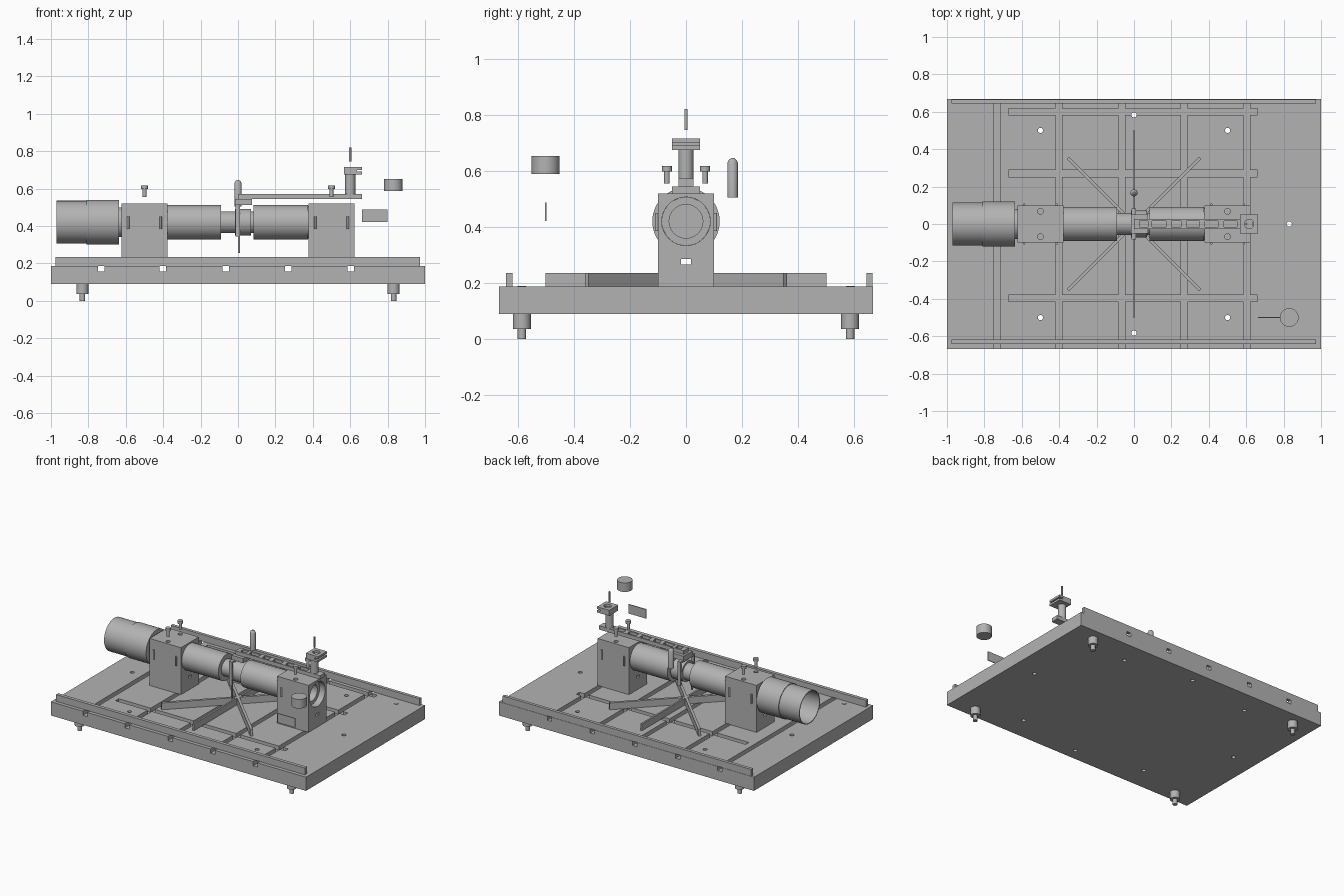
import bpy, bmesh, math
from mathutils import Matrix, Vector

if "Cube" in bpy.data.objects:
    bpy.data.objects.remove(bpy.data.objects["Cube"], do_unlink=True)

grey = bpy.data.materials.new("machined grey")
grey.use_nodes = True
GREY = (0.45, 0.45, 0.45, 1)
grey.diffuse_color = GREY
grey.node_tree.nodes["Principled BSDF"].inputs["Base Color"].default_value = GREY


def finish(name, bm, smooth=False):
    bmesh.ops.recalc_face_normals(bm, faces=bm.faces)
    mesh = bpy.data.meshes.new(name)
    bm.to_mesh(mesh)
    bm.free()
    mesh.materials.append(grey)
    ob = bpy.data.objects.new(name, mesh)
    bpy.context.collection.objects.link(ob)
    if smooth:
        activate(ob)
        bpy.ops.object.shade_smooth_by_angle(angle=math.radians(35))
    return ob


def activate(ob):
    bpy.ops.object.select_all(action="DESELECT")
    ob.select_set(True)
    bpy.context.view_layer.objects.active = ob


def box(name, x, y, z, turn=0):
    """Box from (low, high) ranges, optionally turned about the vertical axis."""
    bm = bmesh.new()
    bmesh.ops.create_cube(bm, size=1)
    size = [r[1] - r[0] for r in (x, y, z)]
    mid = Vector([(r[0] + r[1]) / 2 for r in (x, y, z)])
    bmesh.ops.transform(bm, verts=bm.verts, matrix=Matrix.Translation(mid)
                        @ Matrix.Rotation(turn, 4, "Z") @ Matrix.Diagonal((*size, 1)))
    return finish(name, bm)


def lathe(name, profile, origin, axis="Z", sides=32, closed=False):
    """Turn (distance, radius) points about an axis through origin."""
    bm = bmesh.new()
    rings = []
    for d, r in profile:
        ring = []
        for i in range(sides):
            a = math.tau * i / sides
            u, v = r * math.cos(a), r * math.sin(a)
            p = (d, u, v) if axis == "X" else (u, v, d)
            ring.append(bm.verts.new(Vector(p) + Vector(origin)))
        rings.append(ring)
    pairs = list(zip(rings, rings[1:]))
    if closed:
        pairs.append((rings[-1], rings[0]))
    for a, b in pairs:
        for i in range(sides):
            j = (i + 1) % sides
            bm.faces.new((a[i], a[j], b[j], b[i]))
    if not closed:
        bm.faces.new(rings[0])
        bm.faces.new(rings[-1])
    return finish(name, bm, True)


def cut(ob, cutter):
    mod = ob.modifiers.new("cut", "BOOLEAN")
    mod.operation, mod.solver, mod.object = "DIFFERENCE", "EXACT", cutter
    activate(ob)
    bpy.ops.object.modifier_apply(modifier=mod.name)
    bpy.data.objects.remove(cutter, do_unlink=True)


TOP = 0.187   # upper face of the base
AXIS = 0.42   # height of the tube axis

# Base plate with open channels and drilled holes
base = box("base_plate", (-1, 1), (-0.667, 0.667), (0.09, TOP))
for x in (-0.732, -0.402, -0.065, 0.268, 0.603):
    cut(base, box("cutter", (x - 0.017, x + 0.017), (-0.7, 0.7), (0.157, 0.25)))
for y in (0.6, 0.27, -0.397):
    cut(base, box("cutter", (-0.67, 0.66), (y - 0.018, y + 0.018), (0.1575, 0.26)))
holes = [(sx * 0.5, sy * 0.5) for sx in (-1, 1) for sy in (-1, 1)]
holes += [(0, 0.583), (0, -0.583), (0.83, 0), (-0.83, 0)]
for x, y in holes:
    cut(base, lathe("cutter", [(0, 0.014), (0.3, 0.014)], (x, y, 0), sides=16))

# Edge rails
box("front_rail", (-0.977, 0.973), (-0.642, -0.618), (TOP, 0.235))
box("back_rail", (-0.977, 0.973), (0.643, 0.665), (TOP, 0.235))

# Levelling feet
for sx in (-1, 1):
    for sy in (-1, 1):
        lathe("foot", [(0, 0.015), (0.037, 0.015), (0.037, 0.032), (0.09, 0.032)],
              (sx * 0.832, sy * 0.585, 0))
        lathe("foot_screw_end", [(0, 0.015), (0.003, 0.015)],
              (sx * 0.832, sy * 0.585, TOP), sides=16)

# Star of upright strips under the tube
box("star_middle", (-0.006, 0.006), (-0.5, 0.5), (TOP, 0.235))
for turn in (-1, 1):
    box("star_diagonal", (-0.5, 0.5), (-0.009, 0.009), (TOP, 0.235), turn * math.pi / 4)

# Support posts with tube bore, cable hole, side pins and clamp screws
for side, name in ((-1, "left"), (1, "right")):
    cx = side * 0.5
    post = box("support_post", (cx - 0.123, cx + 0.123), (-0.1, 0.1), (TOP, 0.52))
    cut(post, lathe("cutter", [(cx - 0.2, 0.0865), (cx + 0.2, 0.0865)], (0, 0, AXIS), "X"))
    cut(post, box("cutter", (cx - 0.2, cx + 0.2), (-0.017, 0.017), (0.267, 0.285)))
    for sy in (-1, 1):
        cut(post, lathe("cutter", [(0.49, 0.015), (0.6, 0.015)],
                        (cx, sy * 0.068, 0), sides=16))
        lathe("clamp_screw", [(0.555, 0.01), (0.598, 0.01), (0.598, 0.018), (0.617, 0.018)],
              (cx, sy * 0.068, 0), sides=16)
        for dx in (-0.087, 0.087):
            lathe("side_pin", [(0.385, 0.006), (0.45, 0.006)],
                  (cx + dx, sy * 0.105, 0), sides=12)

# Main tube: stepped outside, bored at the right end
lathe("main_tube", [(-0.65, 0.08), (-0.62, 0.08), (-0.62, 0.086), (-0.38, 0.086),
                    (-0.38, 0.092), (-0.09, 0.092), (-0.09, 0.058), (-0.015, 0.058),
                    (-0.015, 0.072), (0.07, 0.072), (0.07, 0.058), (0.082, 0.058),
                    (0.082, 0.092), (0.375, 0.092), (0.375, 0.086), (0.58, 0.086),
                    (0.58, 0.06), (0.5, 0.06)], (0, 0, AXIS), "X", 48)

# Open drum at the left end
lathe("end_drum", [(-0.97, 0.115), (-0.81, 0.115), (-0.81, 0.12), (-0.637, 0.12),
                   (-0.637, 0.07), (-0.65, 0.07), (-0.65, 0.11), (-0.97, 0.11)],
      (0, 0, AXIS), "X", 48, closed=True)

# Centre clamp and pointer
box("centre_clamp", (-0.015, 0.075), (-0.05, 0.05), (0.512, 0.545))
box("clamp_strip", (-0.014, 0.01), (-0.082, -0.07), (0.345, 0.515))
box("clamp_strip", (-0.014, 0.01), (0.07, 0.082), (0.345, 0.515))
box("clamp_bridge", (-0.014, 0.01), (-0.082, 0.082), (0.503, 0.515))
lathe("pointer_pin", [(0.255, 0.006), (0.5, 0.006)], (0.005, -0.076, 0), sides=12)

# Slotted arm over the tube
arm = box("slotted_arm", (0, 0.663), (-0.027, 0.027), (0.545, 0.572))
for x0, x1 in ((0.03, 0.075), (0.095, 0.17), (0.2, 0.25), (0.28, 0.35),
               (0.38, 0.45), (0.48, 0.55)):
    cut(arm, box("cutter", (x0, x1), (-0.015, 0.015), (0.5, 0.6)))

# Column, split head and needle at the end of the arm
lathe("arm_column", [(0.55, 0.027), (0.68, 0.027)], (0.6, 0, 0))
head = box("column_head", (0.567, 0.662), (-0.05, 0.05), (0.675, 0.715))
cut(head, box("cutter", (0.635, 0.7), (-0.1, 0.1), (0.69, 0.7)))
cut(head, lathe("cutter", [(0.7, 0.025), (0.8, 0.025)], (0.615, 0, 0), sides=24))
lathe("head_needle", [(0.745, 0.006), (0.82, 0.006)], (0.6, 0, 0), sides=12)

# Rounded plunger behind the tube
lathe("plunger", [(0.505, 0.019), (0.628, 0.019), (0.638, 0.014), (0.645, 0.006)],
      (0, 0.166, 0), sides=24)

# Separate weight and thin plate at the front right
lathe("weight", [(0.588, 0.05), (0.652, 0.05)], (0.83, -0.5, 0))
box("thin_plate", (0.663, 0.8), (-0.503, -0.497), (0.422, 0.487))
